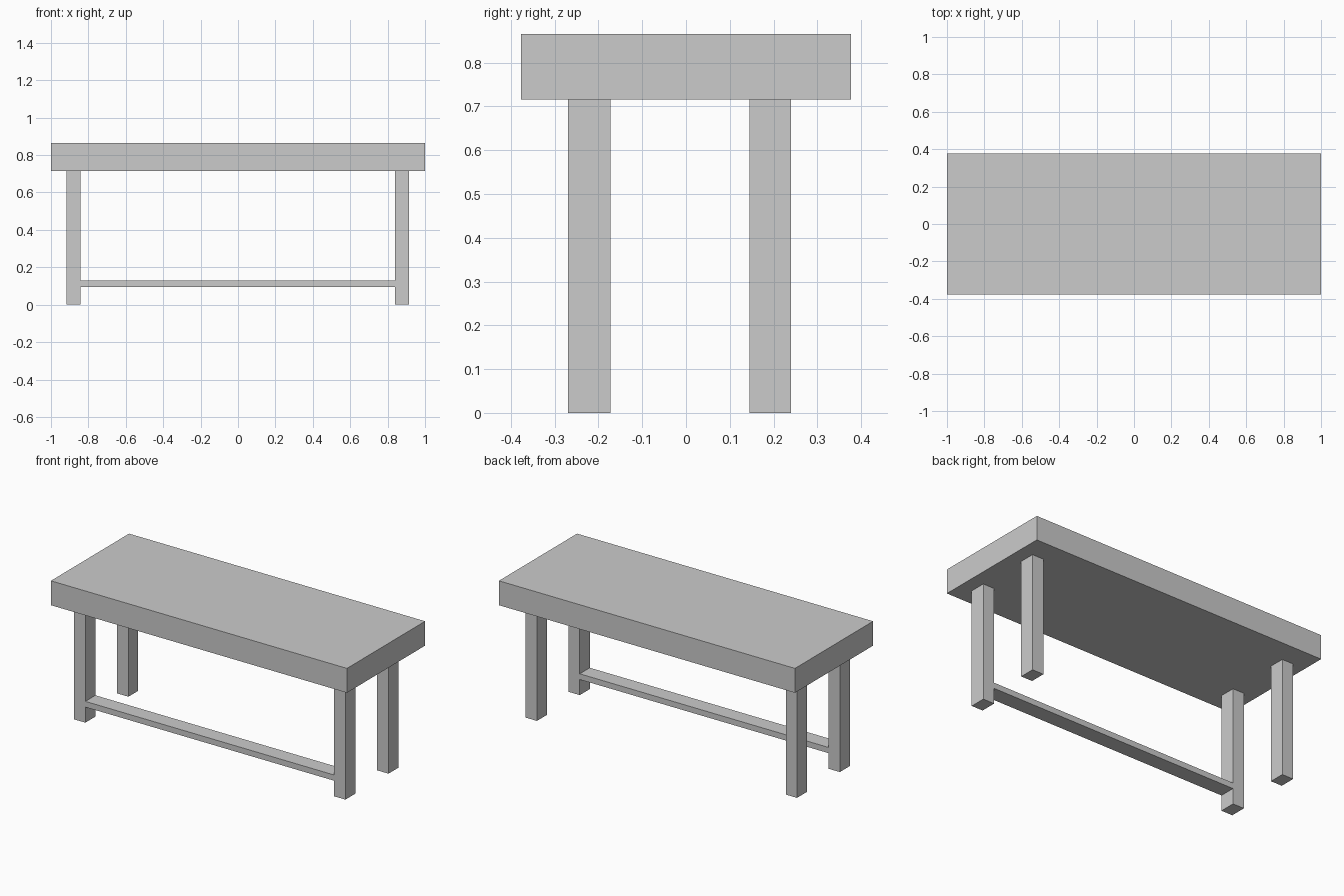
import bpy

if "Cube" in bpy.data.objects:
    bpy.data.objects.remove(bpy.data.objects["Cube"])


def box(name, x, y, z):
    """Box spanning the given (min, max) ranges."""
    bpy.ops.mesh.primitive_cube_add(size=1, location=[(a + b) / 2 for a, b in (x, y, z)])
    ob = bpy.context.object
    ob.name = name
    ob.scale = [b - a for a, b in (x, y, z)]
    bpy.ops.object.transform_apply(location=False, rotation=False, scale=True)
    return ob


TOP_Z, UNDER_Z = 0.865, 0.716
LEG_X = {"left": (-0.918, -0.842), "right": (0.839, 0.915)}
LEG_Y = {"front": (-0.27, -0.173), "back": (0.145, 0.24)}

# Thick slab top
box("table_top", (-1, 1), (-0.377, 0.377), (UNDER_Z, TOP_Z))

# Four square legs
for side, x in LEG_X.items():
    for end, y in LEG_Y.items():
        box(f"{end}_{side}_leg", x, y, (0, UNDER_Z))

# Foot rail between the front legs
box("front_foot_rail", (LEG_X["left"][1], LEG_X["right"][0]), LEG_Y["front"], (0.095, 0.13))
